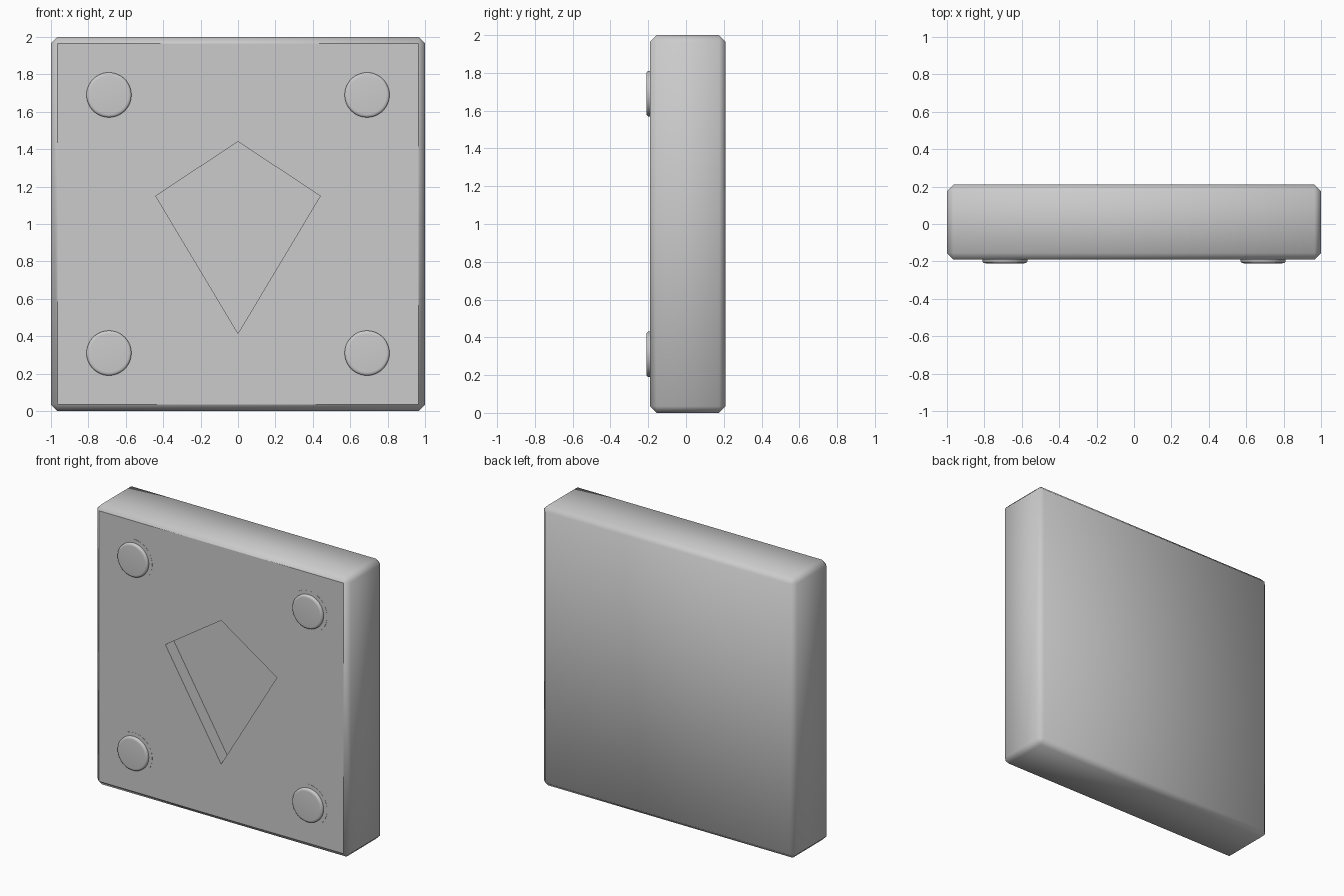
import bpy
import bmesh
import math
from mathutils import Matrix, Vector

default = bpy.data.objects.get("Cube")
if default:
    bpy.data.objects.remove(default, do_unlink=True)

FRONT, BACK = -0.19, 0.21
POCKET_DEPTH = 0.09


def make_object(name, bm):
    bmesh.ops.recalc_face_normals(bm, faces=bm.faces)
    mesh = bpy.data.meshes.new(name)
    bm.to_mesh(mesh)
    bm.free()
    obj = bpy.data.objects.new(name, mesh)
    bpy.context.collection.objects.link(obj)
    return obj


def activate(obj):
    bpy.ops.object.select_all(action='DESELECT')
    obj.select_set(True)
    bpy.context.view_layer.objects.active = obj


def lathe(name, profile, x, z, steps=48):
    """Spin (radius, y) points around a y-aligned axis at x, z."""
    bm = bmesh.new()
    verts = [bm.verts.new((r, y, 0)) for r, y in profile]
    edges = [bm.edges.new(pair) for pair in zip(verts, verts[1:])]
    bmesh.ops.spin(bm, geom=verts + edges, cent=(0, 0, 0), axis=(0, 1, 0),
                   angle=math.tau, steps=steps)
    bmesh.ops.remove_doubles(bm, verts=bm.verts, dist=0.0001)
    obj = make_object(name, bm)
    obj.location = (x, 0, z)
    activate(obj)
    bpy.ops.object.shade_smooth_by_angle(angle=math.radians(50))
    return obj


# Chamfered slab, soft shaded except for the flat front
bm = bmesh.new()
bmesh.ops.create_cube(bm, size=1, matrix=Matrix.Translation(
    (0, (FRONT + BACK) / 2, 1)) @ Matrix.Diagonal((2, BACK - FRONT, 2, 1)))
bmesh.ops.bevel(bm, geom=list(bm.edges), offset=0.035, segments=1,
                affect='EDGES')
bm.normal_update()
for face in bm.faces:
    face.smooth = face.normal.y > -0.99
slab = make_object("slab", bm)

# Kite-shaped pocket
bm = bmesh.new()
kite = [(0, 1.44), (0.44, 1.15), (0, 0.415), (-0.44, 1.15)]
outline = bm.faces.new([bm.verts.new((x, FRONT - 0.1, z)) for x, z in kite])
pushed = bmesh.ops.extrude_face_region(bm, geom=[outline])["geom"]
bmesh.ops.translate(bm, vec=Vector((0, 0.1 + POCKET_DEPTH, 0)),
                    verts=[v for v in pushed if isinstance(v, bmesh.types.BMVert)])
cutter = make_object("pocket_cutter", bm)
cutter.hide_render = True

cut = slab.modifiers.new("pocket", 'BOOLEAN')
cut.operation = 'DIFFERENCE'
cut.solver = 'EXACT'
cut.object = cutter
activate(slab)
bpy.ops.object.modifier_apply(modifier=cut.name)
bpy.data.objects.remove(cutter, do_unlink=True)

# Corner studs, each on a thin collar
STUD = [(0.12, FRONT + 0.03), (0.12, -0.2), (0.117, -0.205),
        (0.111, -0.209), (0.102, -0.21), (0, -0.21)]
COLLAR = [(0.147, FRONT + 0.01), (0.147, FRONT - 0.001), (0.11, FRONT - 0.001)]
for side, x in (("left", 0.69), ("right", -0.69)):
    for level, z in (("upper", 1.69), ("lower", 0.31)):
        lathe(f"{level}_{side}_stud", STUD, x, z)
        lathe(f"{level}_{side}_collar", COLLAR, x, z)
